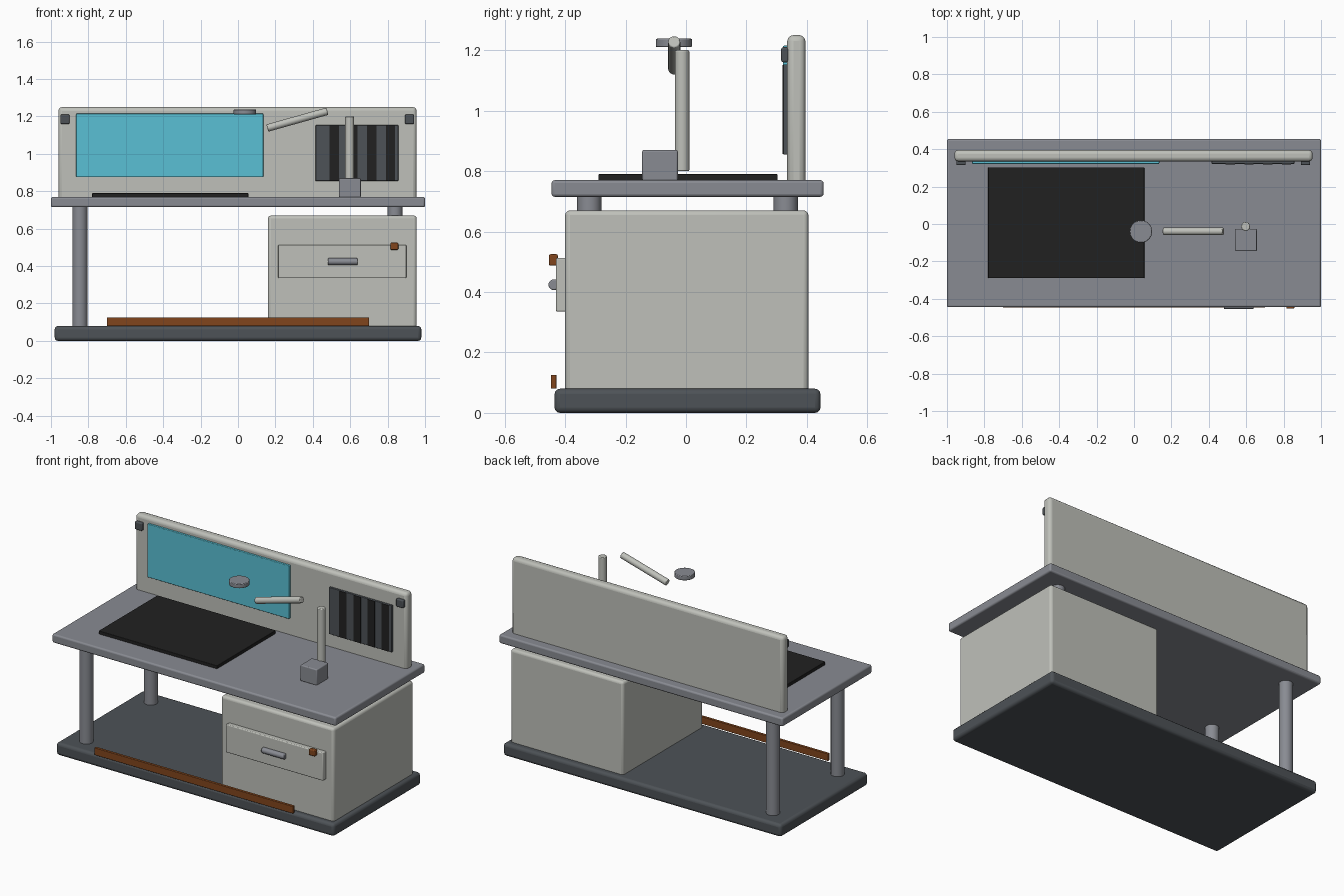
import bpy
import math
from mathutils import Vector

if "Cube" in bpy.data.objects:
    bpy.data.objects.remove(bpy.data.objects["Cube"], do_unlink=True)


def material(name, r, g, b):
    m = bpy.data.materials.new(name)
    m.use_nodes = True
    m.diffuse_color = (r, g, b, 1)
    m.node_tree.nodes["Principled BSDF"].inputs["Base Color"].default_value = (r, g, b, 1)
    return m


PALE = material("pale grey paint", 0.52, 0.53, 0.49)
STEEL = material("steel grey", 0.25, 0.26, 0.29)
DARK = material("dark grey", 0.075, 0.085, 0.095)
BLACK = material("black rubber", 0.015, 0.015, 0.015)
CYAN = material("cyan screen", 0.10, 0.53, 0.66)
ORANGE = material("burnt orange", 0.22, 0.06, 0.012)


def finish(name, mat, bevel, segments=3):
    ob = bpy.context.object
    ob.name = name
    ob.data.materials.append(mat)
    if bevel:
        mod = ob.modifiers.new("Rounded edges", "BEVEL")
        mod.width = bevel
        mod.segments = segments
        mod.limit_method = "ANGLE"
    bpy.ops.object.shade_smooth_by_angle(angle=math.radians(35))
    return ob


def box(name, mat, x, y, z, bevel=0.0):
    """Box from (min, max) ranges on each axis."""
    bpy.ops.mesh.primitive_cube_add(size=1, location=[sum(r) / 2 for r in (x, y, z)])
    bpy.context.object.scale = [r[1] - r[0] for r in (x, y, z)]
    bpy.ops.object.transform_apply(location=False, rotation=False, scale=True)
    return finish(name, mat, bevel)


def rod(name, mat, start, end, radius, bevel=0.004):
    """Cylinder between two points."""
    a, b = Vector(start), Vector(end)
    bpy.ops.mesh.primitive_cylinder_add(vertices=32, radius=radius, depth=(b - a).length,
                                        location=(a + b) / 2)
    bpy.context.object.rotation_euler = (b - a).to_track_quat("Z", "Y").to_euler()
    return finish(name, mat, bevel, 2)


# Frame: base, top, legs
box("base", DARK, (-0.98, 0.98), (-0.435, 0.445), (0, 0.08), 0.018)
box("worktop", STEEL, (-1, 1), (-0.445, 0.455), (0.715, 0.77), 0.01)
for side, x in (("right", -0.845), ("left", 0.84)):
    for end, y in (("front", -0.32), ("back", 0.33)):
        rod(f"{side}_{end}_leg", STEEL, (x, y, 0.002), (x, y, 0.74), 0.04)

# Cabinet with drawer
box("cabinet", PALE, (0.16, 0.955), (-0.40, 0.405), (0.06, 0.67), 0.016)
box("drawer_front", PALE, (0.215, 0.9), (-0.43, -0.39), (0.335, 0.513), 0.005)
rod("drawer_handle", STEEL, (0.48, -0.437, 0.424), (0.64, -0.437, 0.424), 0.018)
box("drawer_latch", ORANGE, (0.815, 0.857), (-0.453, -0.424), (0.487, 0.525), 0.005)
box("foot_rail", ORANGE, (-0.7, 0.7), (-0.447, -0.429), (0.08, 0.126), 0.002)

# Back panel with screen, vent and corner brackets
box("back_panel", PALE, (-0.96, 0.955), (0.335, 0.395), (0.75, 1.25), 0.02)
box("screen", CYAN, (-0.865, 0.135), (0.321, 0.34), (0.875, 1.215), 0.004)
box("vent_panel", DARK, (0.415, 0.857), (0.322, 0.34), (0.855, 1.153), 0.003)
for i in range(4):
    x = 0.515 + i * 0.1
    box(f"vent_slot_{i + 1}", BLACK, (x - 0.025, x + 0.025), (0.319, 0.327), (0.857, 1.151))
for side, x in (("right", -0.925), ("left", 0.917)):
    box(f"{side}_bracket", DARK, (x - 0.025, x + 0.025), (0.315, 0.34), (1.16, 1.21), 0.006)

# Work mat
box("work_mat", BLACK, (-0.78, 0.055), (-0.29, 0.303), (0.768, 0.79), 0.003)

# Lamp
box("lamp_base", STEEL, (0.54, 0.657), (-0.145, -0.027), (0.768, 0.87), 0.006)
rod("lamp_pole", PALE, (0.597, -0.013, 0.8), (0.597, -0.013, 1.2), 0.024)
rod("lamp_arm", PALE, (0.157, -0.039, 1.138), (0.478, -0.039, 1.228), 0.02)
rod("lamp_head", STEEL, (0.037, -0.04, 1.21), (0.037, -0.04, 1.238), 0.06)
